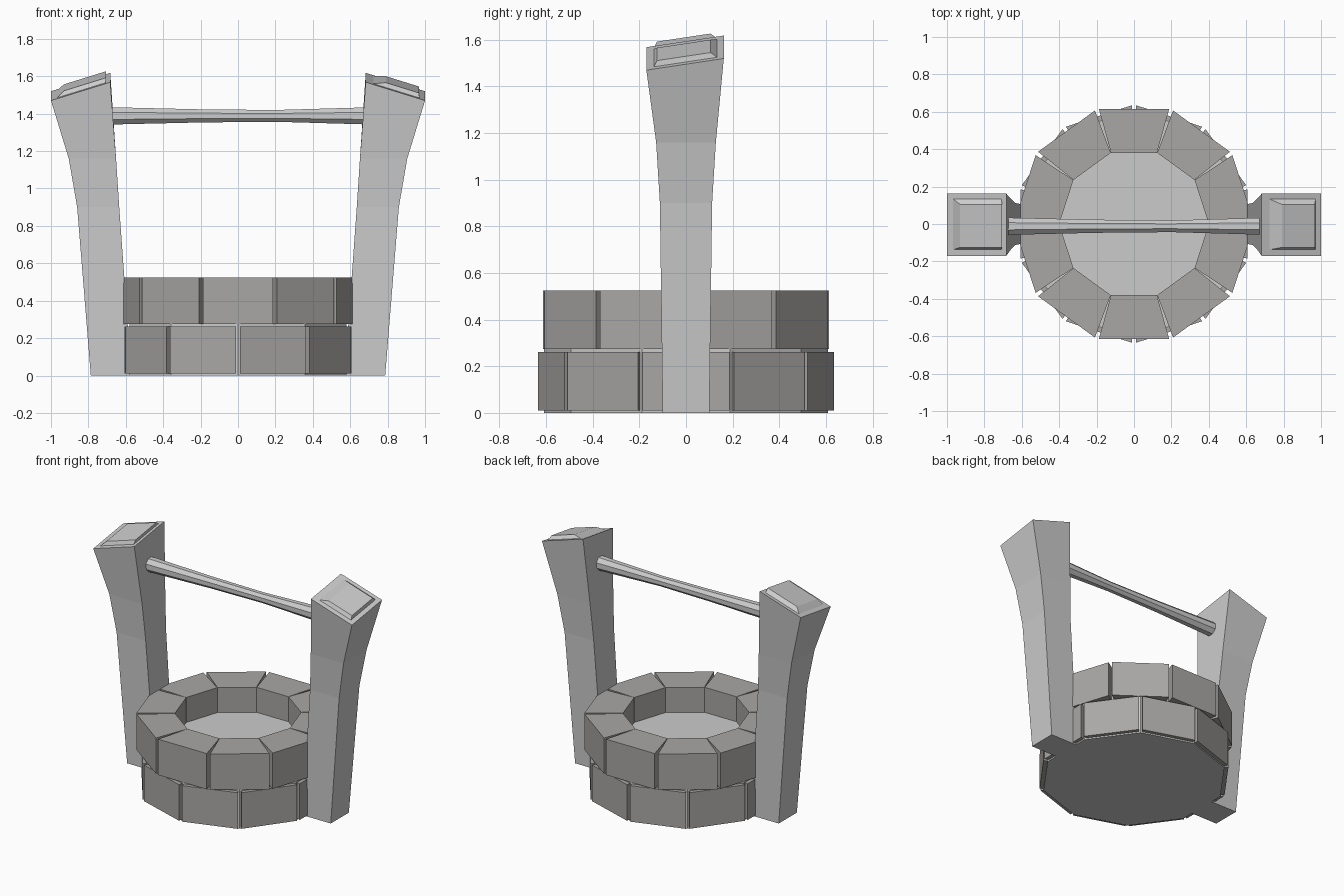
import bpy, bmesh
from math import cos, sin, pi, radians

if "Cube" in bpy.data.objects:
    bpy.data.objects.remove(bpy.data.objects["Cube"])

stone = bpy.data.materials.new("stone")
stone.diffuse_color = (0.40, 0.39, 0.38, 1)
stone.use_nodes = True
stone.node_tree.nodes["Principled BSDF"].inputs["Base Color"].default_value = stone.diffuse_color


def make(name, bm, mat=None):
    bmesh.ops.recalc_face_normals(bm, faces=bm.faces)
    me = bpy.data.meshes.new(name)
    bm.to_mesh(me)
    bm.free()
    if mat:
        me.materials.append(mat)
    ob = bpy.data.objects.new(name, me)
    bpy.context.collection.objects.link(ob)
    return ob


def loft(bm, rings):
    """Skin a list of equal-length point rings and cap both ends."""
    vs = [[bm.verts.new(p) for p in r] for r in rings]
    n = len(vs[0])
    for a, b in zip(vs, vs[1:]):
        for i in range(n):
            j = (i + 1) % n
            bm.faces.new((a[i], a[j], b[j], b[i]))
    bm.faces.new(vs[0][::-1])
    bm.faces.new(vs[-1])


def polar(r, a, z):
    return (r * cos(a), r * sin(a), z)


# Two staggered courses of ten wedge-shaped stones
def stone_course(name, r_out, r_in, z0, z1, start):
    bm = bmesh.new()
    gap = 0.011 / r_out
    for k in range(10):
        a = start + k * pi / 5
        b = a + pi / 5
        loft(bm, [[polar(r_in, a + 0.002, z), polar(r_out, a + gap, z),
                   polar(r_out, b - gap, z), polar(r_in, b - 0.002, z)]
                  for z in (z0, z1)])
    make(name, bm, stone)


stone_course("lower_stone_course", 0.635, 0.40, 0.01, 0.262, radians(18))
stone_course("upper_stone_course", 0.642, 0.40, 0.275, 0.525, 0)

# Core that fills the joints, its top is the water surface
bm = bmesh.new()
loft(bm, [[polar(0.61, radians(18 + 36 * i), z) for i in range(10)] for z in (0, 0.35)])
make("water_core", bm)


# Flared posts: inner x, outer x, half depth, height, with a slanted top
def top_z(x, y):
    return 1.545 - 0.31 * (abs(x) - 0.84) + 0.15 * y


def rect(x0, x1, y0, y1, z):
    return [(x, y, z(x, y)) for x, y in ((x0, y0), (x1, y0), (x1, y1), (x0, y1))]


sections = [(0.57, 0.787, 0.10, 0), (0.635, 0.86, 0.112, 0.9), (0.652, 0.905, 0.128, 1.16)]
for side, s in (("left", -1), ("right", 1)):
    bm = bmesh.new()
    rings = [rect(s * a, s * b, -d, d, lambda x, y, z=z: z) for a, b, d, z in sections]
    rings.append(rect(s * 0.683, s * 1.0, -0.17, 0.162, top_z))
    loft(bm, rings)
    make(side + "_post", bm)

# Shallow raised cap on each post, leaning the same way on both
caps = {"left": ((-0.975, -0.71), (-0.93, -0.705)),
        "right": ((0.71, 0.97), (0.79, 0.968))}
for side, (base, top) in caps.items():
    bm = bmesh.new()
    loft(bm, [rect(*base, -0.14, 0.14, lambda x, y: top_z(x, y) - 0.005),
              rect(*top, -0.125, 0.105, lambda x, y: top_z(x, y) + 0.024)])
    make(side + "_post_cap", bm)

# Crossbar that thins toward the middle
bm = bmesh.new()
loft(bm, [[(x, -0.012 + r * cos(a), 1.388 + r * sin(a))
           for a in [pi / 8 + i * pi / 4 for i in range(8)]]
          for x, r in ((-0.68, 0.050), (-0.2, 0.038), (0.2, 0.034), (0.68, 0.049))])
make("crossbar", bm)
